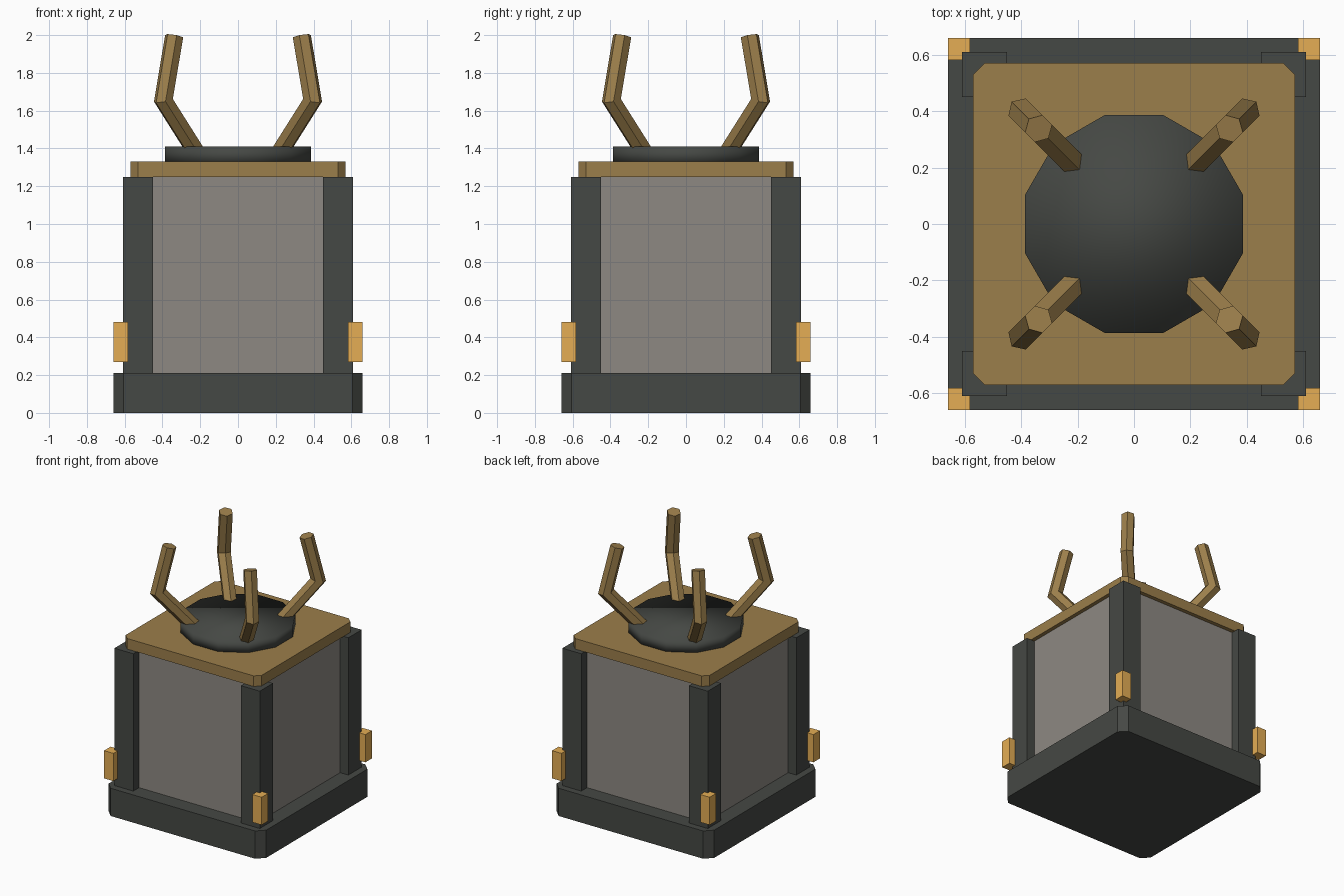
import bpy, bmesh, math
from mathutils import Vector

if "Cube" in bpy.data.objects:
    bpy.data.objects.remove(bpy.data.objects["Cube"])


def material(name, rgb):
    m = bpy.data.materials.new(name)
    m.diffuse_color = (*rgb, 1)
    m.use_nodes = True
    m.node_tree.nodes["Principled BSDF"].inputs["Base Color"].default_value = m.diffuse_color
    return m


IRON = material("dark_iron", (0.06, 0.065, 0.058))
STONE = material("stone", (0.27, 0.25, 0.225))
BRASS = material("brass", (0.33, 0.21, 0.07))
AMBER = material("amber", (0.78, 0.42, 0.09))


def finish(name, bm, mat):
    bmesh.ops.recalc_face_normals(bm, faces=bm.faces[:])
    me = bpy.data.meshes.new(name)
    bm.to_mesh(me)
    bm.free()
    me.materials.append(mat)
    ob = bpy.data.objects.new(name, me)
    bpy.context.collection.objects.link(ob)
    return ob


def prism(name, outline, z0, z1, mat):
    bm = bmesh.new()
    low = [bm.verts.new((x, y, z0)) for x, y in outline]
    top = [bm.verts.new((x, y, z1)) for x, y in outline]
    bm.faces.new(low)
    bm.faces.new(top)
    n = len(low)
    for i in range(n):
        j = (i + 1) % n
        bm.faces.new((low[i], low[j], top[j], top[i]))
    return finish(name, bm, mat)


def square(h, cx=0, cy=0):
    return [(cx - h, cy - h), (cx + h, cy - h), (cx + h, cy + h), (cx - h, cy + h)]


def chamfered(h, c):
    k = h - c
    return [(-k, -h), (k, -h), (h, -k), (h, k), (k, h), (-k, h), (-h, k), (-h, -k)]


def hex_tube(name, pts, r, mat):
    # six-sided bar along a bent path lying in a vertical plane, mitred at bends
    pts = [Vector(p) for p in pts]
    dirs = [(b - a).normalized() for a, b in zip(pts, pts[1:])]
    side = dirs[0].cross(Vector((0, 0, 1))).normalized()
    bm = bmesh.new()
    rings = []
    for i, p in enumerate(pts):
        a, b = dirs[max(i - 1, 0)], dirs[min(i, len(dirs) - 1)]
        t = (a + b).normalized()
        out = side.cross(t) / t.dot(a)
        rings.append([bm.verts.new(p + r * (math.cos(q) * out + math.sin(q) * side))
                      for q in (k * math.pi / 3 for k in range(6))])
    for lo, hi in zip(rings, rings[1:]):
        for k in range(6):
            m = (k + 1) % 6
            bm.faces.new((lo[k], lo[m], hi[m], hi[k]))
    bm.faces.new(rings[0])
    bm.faces.new(rings[-1])
    return finish(name, bm, mat)


# plinth, body and lid
prism("base", chamfered(0.66, 0.055), 0, 0.21, IRON)
prism("body", square(0.54), 0.2, 1.25, STONE)
prism("lid", chamfered(0.57, 0.04), 1.25, 1.33, BRASS)

# twelve-sided dish on the lid
dish = prism("dish", [(0.4 * math.cos(math.radians(15 + 30 * k)),
                       0.4 * math.sin(math.radians(15 + 30 * k))) for k in range(12)],
             1.32, 1.41, IRON)
dish.data.shade_smooth()

# corner posts, lamps and bent prongs
for sx, sy, tag in ((-1, -1, "front_left"), (1, -1, "front_right"),
                    (-1, 1, "back_left"), (1, 1, "back_right")):
    prism("post_" + tag, square(0.079, sx * 0.53, sy * 0.53), 0.2, 1.25, IRON)
    prism("lamp_" + tag, square(0.039, sx * 0.621, sy * 0.621), 0.27, 0.48, AMBER)
    hex_tube("prong_" + tag,
             [(sx * d, sy * d, z) for d, z in ((0.215, 1.37), (0.395, 1.655), (0.338, 1.994))],
             0.05, BRASS)
